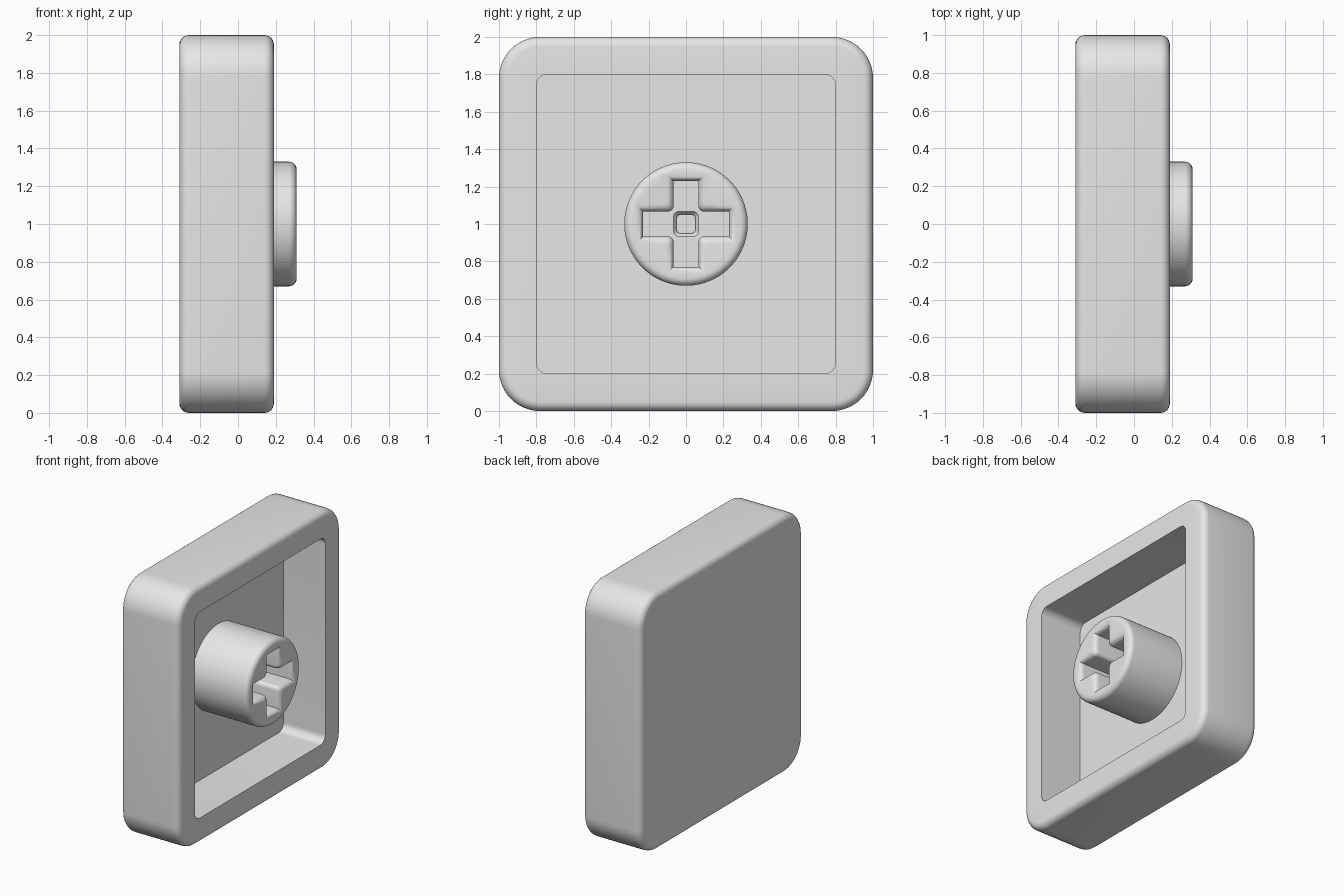
import bpy, bmesh, math
from mathutils import Vector

if "Cube" in bpy.data.objects:
    bpy.data.objects.remove(bpy.data.objects["Cube"])

GREY = (0.8, 0.8, 0.8, 1)
mat = bpy.data.materials.new("light grey plastic")
mat.use_nodes = True
mat.diffuse_color = GREY
mat.node_tree.nodes["Principled BSDF"].inputs["Base Color"].default_value = GREY


def loft(name, rings):
    """Join equal-length rings of (x, [(y, z)...]) and cap both ends."""
    bm = bmesh.new()
    loops = [[bm.verts.new((x, y, z + 1)) for y, z in pts] for x, pts in rings]
    n = len(loops[0])
    for a, b in zip(loops, loops[1:]):
        for i in range(n):
            j = (i + 1) % n
            bm.faces.new((a[i], a[j], b[j], b[i]))
    bm.faces.new(loops[0][::-1])
    bm.faces.new(loops[-1])
    bmesh.ops.recalc_face_normals(bm, faces=bm.faces)
    mesh = bpy.data.meshes.new(name)
    bm.to_mesh(mesh)
    bm.free()
    obj = bpy.data.objects.new(name, mesh)
    mesh.materials.append(mat)
    bpy.context.collection.objects.link(obj)
    return obj


def activate(obj):
    bpy.ops.object.select_all(action="DESELECT")
    obj.select_set(True)
    bpy.context.view_layer.objects.active = obj


def smooth(obj):
    activate(obj)
    bpy.ops.object.shade_smooth_by_angle(angle=math.radians(35))


def rounded_square(half, radius, steps=12):
    pts = []
    for q in range(4):
        sy, sz = ((1, 1), (-1, 1), (-1, -1), (1, -1))[q]
        for k in range(steps + 1):
            a = math.pi / 2 * (q + k / steps)
            pts.append((sy * (half - radius) + radius * math.cos(a),
                        sz * (half - radius) + radius * math.sin(a)))
    return pts


def circle(radius, n=96):
    return [(radius * math.cos(math.tau * i / n), radius * math.sin(math.tau * i / n))
            for i in range(n)]


def cross(length, width, fillet=0.03, steps=6):
    """Plus-shaped outline whose four inner corners are rounded."""
    pts = []
    for q in range(4):
        c, s = math.cos(q * math.pi / 2), math.sin(q * math.pi / 2)
        arm = [(length, -width), (length, width)]
        for k in range(steps + 1):
            a = math.pi / 2 * k / steps
            arm.append((width + fillet * (1 - math.sin(a)),
                        width + fillet * (1 - math.cos(a))))
        pts += [(y * c - z * s, y * s + z * c) for y, z in arm]
    return pts


def arc(steps=6):
    return [math.pi / 2 * k / steps for k in range(steps + 1)]


# Hollow shell: rounded back, rounded front rim, then the square cavity
BACK, RIM, FLOOR, EDGE = -0.31, 0.19, -0.17, 0.05
rings = []
for a in arc():
    inset = EDGE * (1 - math.sin(a))
    rings.append((BACK + EDGE * (1 - math.cos(a)), rounded_square(1 - inset, 0.22 - inset)))
for a in arc():
    inset = EDGE * (1 - math.cos(a))
    rings.append((RIM - EDGE * (1 - math.sin(a)), rounded_square(1 - inset, 0.22 - inset)))
rings += [(RIM, rounded_square(0.8, 0.06)), (FLOOR, rounded_square(0.8, 0.06))]
smooth(loft("shell", rings))

# Round stem with a softened end
TOP, R, SOFT = 0.31, 0.33, 0.04
rings = [(FLOOR - 0.01, circle(R))]
rings += [(TOP - SOFT * (1 - math.sin(a)), circle(R - SOFT * (1 - math.cos(a)))) for a in arc()]
stem = loft("stem", rings)

# Cross socket with a flared mouth, and a small deeper well in its centre
SOCKET = 0.0
flare = [(TOP - SOFT + SOFT * math.sin(a), 0.037 * (1 - math.cos(a))) for a in arc()]
rings = [(SOCKET, cross(0.23, 0.067))]
rings += [(x, cross(0.23 + g, 0.067 + g)) for x, g in flare]
rings.append((TOP + 0.05, cross(0.267, 0.104)))
socket = loft("socket_cutter", rings)
well = loft("well_cutter", [(SOCKET - 0.04, rounded_square(0.05, 0.02)),
                            (SOCKET - 0.02, rounded_square(0.05, 0.02)),
                            (SOCKET, rounded_square(0.066, 0.025)),
                            (SOCKET + 0.02, rounded_square(0.066, 0.025))])
for cutter in (socket, well):
    cutter.hide_render = True
    activate(stem)
    cut = stem.modifiers.new("cut", "BOOLEAN")
    cut.operation, cut.solver, cut.object = "DIFFERENCE", "EXACT", cutter
    bpy.ops.object.modifier_apply(modifier=cut.name)
    bpy.data.objects.remove(cutter)
smooth(stem)
